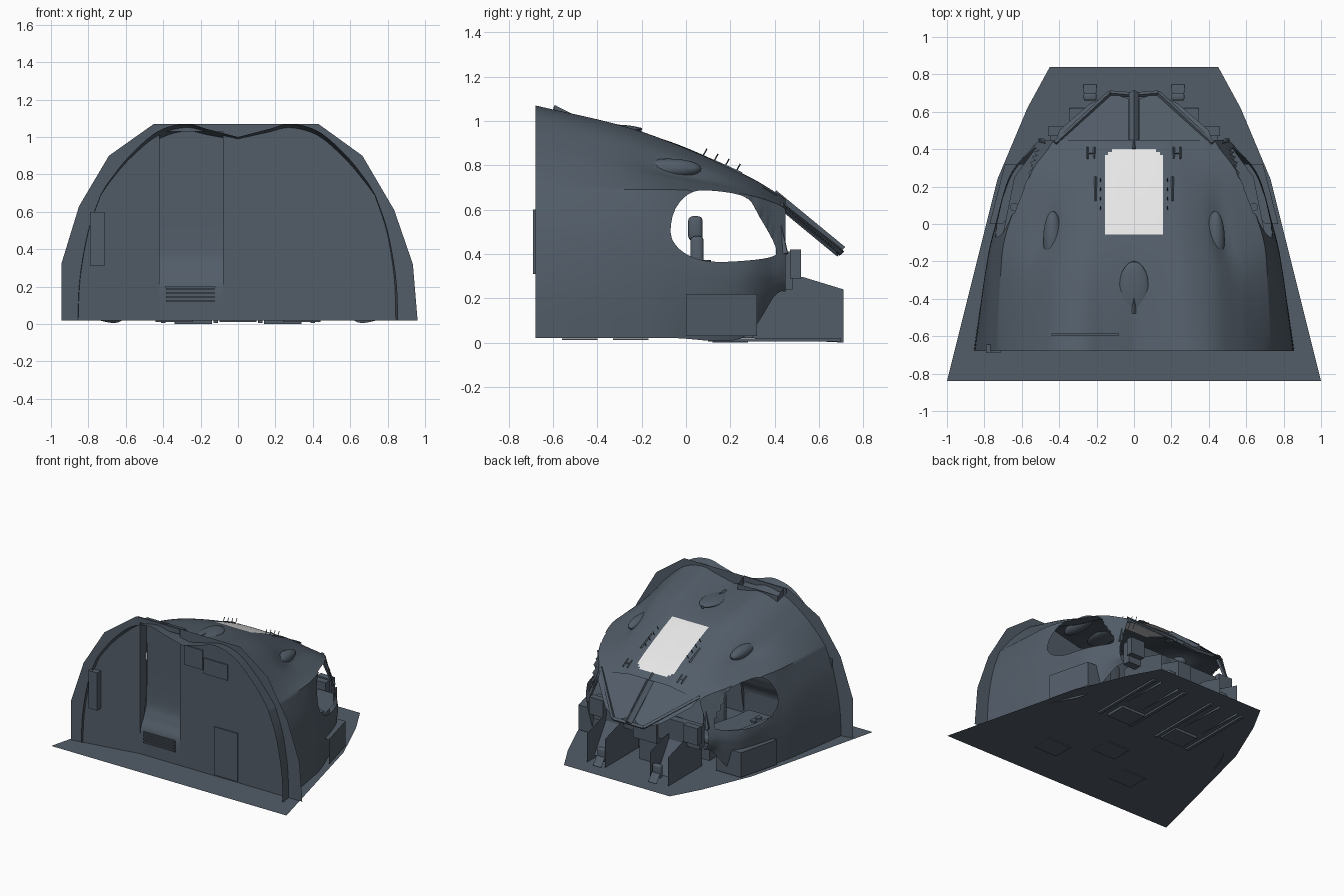
import bpy, bmesh, math
from mathutils import Vector as V, geometry

if "Cube" in bpy.data.objects:
    bpy.data.objects.remove(bpy.data.objects["Cube"])


def material(name, rgb):
    m = bpy.data.materials.new(name)
    m.diffuse_color = (*rgb, 1)
    m.use_nodes = True
    m.node_tree.nodes["Principled BSDF"].inputs["Base Color"].default_value = m.diffuse_color
    return m


SLATE = material("slate_grey", (0.085, 0.11, 0.14))
PALE = material("pale_panel", (0.8, 0.8, 0.8))


def finish(name, bm, smooth=False):
    me = bpy.data.meshes.new(name)
    bm.to_mesh(me)
    bm.free()
    me.materials.append(SLATE)
    ob = bpy.data.objects.new(name, me)
    bpy.context.collection.objects.link(ob)
    if smooth:
        bpy.context.view_layer.objects.active = ob
        ob.select_set(True)
        bpy.ops.object.shade_smooth_by_angle(angle=math.radians(35))
        ob.select_set(False)
    return ob


def box(name, x0, x1, y0, y1, z0, z1, bevel=0):
    bm = bmesh.new()
    bmesh.ops.create_cube(bm, size=1)
    for v in bm.verts:
        v.co = V(((x0 + x1) / 2 + v.co.x * (x1 - x0), (y0 + y1) / 2 + v.co.y * (y1 - y0),
                  (z0 + z1) / 2 + v.co.z * (z1 - z0)))
    if bevel:
        bmesh.ops.bevel(bm, geom=bm.edges[:], offset=bevel, segments=3, affect='EDGES', profile=0.5)
    return finish(name, bm, bevel > 0)


def sheet(name, pts):
    bm = bmesh.new()
    bm.faces.new([bm.verts.new(p) for p in pts])
    return finish(name, bm)


def beam(name, p, q, r, sides=4, smooth=False):
    p, q = V(p), V(q)
    bm = bmesh.new()
    bmesh.ops.create_cone(bm, cap_ends=True, segments=sides, radius1=r, radius2=r, depth=(q - p).length)
    bm.transform((q - p).to_track_quat('Z', 'Y').to_matrix().to_4x4())
    bmesh.ops.translate(bm, verts=bm.verts[:], vec=(p + q) / 2)
    return finish(name, bm, smooth)


def ellipsoid(name, c, s):
    bm = bmesh.new()
    bmesh.ops.create_uvsphere(bm, u_segments=20, v_segments=12, radius=1)
    for v in bm.verts:
        v.co = V(c) + V([a * b for a, b in zip(v.co, s)])
    return finish(name, bm, True)


def spline(pts, n, closed=False):
    pts = [V(p) for p in pts]
    m, out = len(pts), []
    for i in range(m if closed else m - 1):
        k = [(j % m) if closed else min(max(j, 0), m - 1) for j in range(i - 1, i + 3)]
        a, b, c, d = (pts[j] for j in k)
        for t in (s / n for s in range(n)):
            out.append(b + (c - a) * (t / 2) + (2 * a - 5 * b + 4 * c - d) * (t * t / 2)
                       + (3 * b - a - 3 * c + d) * (t ** 3 / 2))
    return out if closed else out + [pts[-1]]


# hull: half cross-sections (x, z) with a shoulder crease, lofted from back to nose
STATIONS = {
    -0.68: [(.857, .02), (.845, .25), (.80, .5), (.735, .69), (.685, .77), (.58, .90), (.43, 1.03), (.28, 1.07), (.155, 1.04), (0, 1.0)],
    -0.30: [(.80, .02), (.80, .25), (.775, .48), (.715, .69), (.62, .765), (.54, .83), (.42, .93), (.28, .98), (.155, .97), (0, .955)],
    -0.055: [(.75, .02), (.755, .25), (.74, .43), (.685, .69), (.56, .735), (.475, .765), (.39, .84), (.27, .89), (.155, .90), (0, .90)],
    0.25: [(.62, .02), (.66, .22), (.66, .38), (.565, .67), (.50, .685), (.44, .70), (.34, .73), (.24, .755), (.155, .765), (0, .765)],
    0.40: [(.50, .21), (.54, .27), (.545, .37), (.46, .63), (.42, .637), (.38, .645), (.31, .655), (.23, .67), (.155, .68), (0, .68)],
    0.45: [(.46, .23), (.50, .28), (.50, .38), (.43, .60), (.395, .61), (.36, .615), (.29, .625), (.22, .635), (.155, .645), (0, .645)],
}
NU, NY = 8, 14
cols = [spline(c, NY) for c in zip(*[[V((x, y, z)) for x, z in s] for y, s in STATIONS.items()])]
bm = bmesh.new()
grid = []
for row in zip(*cols):
    half = spline(row[:4], NU)[:-1] + spline(row[3:], NU)
    grid.append([bm.verts.new(p) for p in half] + [bm.verts.new((-p.x, p.y, p.z)) for p in half[-2::-1]])
for a, b in zip(grid, grid[1:]):
    for i in range(len(a) - 1):
        bm.faces.new((a[i], a[i + 1], b[i + 1], b[i]))
# pale roof panel with rounded front corners
for f in bm.faces:
    c = f.calc_center_median()
    corner = (max(abs(c.x) - 0.08, 0) / .075) ** 2 + (max(c.y - 0.35, 0) / .05) ** 2 < 1
    if abs(c.x) < 0.155 and c.z > 0.6 and -0.055 < c.y < 0.40 and (corner or c.y < 0.35):
        f.material_index = 1
# side windows: remove faces and pull the rim to the outline
rim = spline([(-.07, .50, 0), (-.05, .60, 0), (.02, .675, 0), (.12, .685, 0), (.27, .655, 0), (.33, .57, 0),
              (.405, .43, 0), (.38, .385, 0), (.2, .365, 0), (.08, .37, 0), (0, .40, 0), (-.05, .445, 0)], 5, True)
segments = list(zip(rim, rim[1:] + rim[:1]))


def inside(y, z):
    hit = False
    for p, q in segments:
        if (p.y > z) != (q.y > z) and y < p.x + (z - p.y) / (q.y - p.y) * (q.x - p.x):
            hit = not hit
    return hit


def nearest(p):
    found = []
    for a, b in segments:
        t = geometry.intersect_point_line(p, a, b)[1]
        found.append(a.lerp(b, min(max(t, 0), 1)))
    return min(found, key=lambda q: (q - p).length)


old = {v for v in bm.verts if v.is_boundary}
gone = [f for f in bm.faces if abs(f.calc_center_median().x) > 0.4
        and inside(f.calc_center_median().y, f.calc_center_median().z)]
bmesh.ops.delete(bm, geom=gone, context='FACES')
for v in bm.verts:
    if v.is_boundary and v not in old:
        q = nearest(V((v.co.y, v.co.z, 0)))
        v.co.y, v.co.z = q.x, q.y
hull = finish("hull_shell", bm, True)
hull.data.materials.append(PALE)

# floor sheet, pads and rails underneath
edge = [(1, -.84), (.73, .24), (.57, .62), (.45, .84)]
sheet("floor", [(x, y, .02) for x, y in edge] + [(-x, y, .02) for x, y in edge[::-1]])
for x, y in [(-.34, -.48), (.34, -.48), (0, -.25), (-.24, .2), (.24, .2)]:
    box("floor_pad", x - .1, x + .1, y - .08, y + .08, .012 if y < 0 else 0, .019)
for x in (-.4, -.12, .12, .4):
    box("floor_rail", x - .012, x + .012, .1, .7, .005, .019)

# rear bulkhead: main wall, angled side wall, door niche
W = -0.59
sheet("main_wall", [(x, W, z) for x, z in [(-.08, .02), (.96, .02), (.935, .32), (.835, .61), (.665, .90),
                                           (.43, 1.07), (-.08, 1.07)]])
sheet("side_wall", [(x, W - (-.42 - x) * .17, z) for x, z in [(-.42, .02), (-.945, .02), (-.945, .32),
                                                              (-.85, .63), (-.69, .90), (-.45, 1.07), (-.42, 1.07)]])
niche = spline([(0, W, .02), (0, W + .005, .2), (0, W + .05, .30), (0, W + .08, .45), (0, W + .08, 1.04)], 6)
bm = bmesh.new()
rows = [[bm.verts.new((x, p.y, p.z)) for x in (-.42, -.08)] for p in niche]
for a, b in zip(rows, rows[1:]):
    bm.faces.new((a[0], a[1], b[1], b[0]))
finish("door_niche", bm, True)
for x in (-.42, -.08):
    sheet("niche_side", [(x, W, .02), (x, W, 1.07), (x, W + .08, 1.03), (x, W + .08, .45), (x, W + .05, .30)])
box("niche_lintel", -.44, -.08, W - .005, W + .005, 1.03, 1.07)
box("grille_plate", -.39, -.12, W - .004, W + .004, .11, .20)
for i in range(4):
    box("grille_slat", -.385, -.125, W - .014, W - .003, .118 + i * .022, .128 + i * .022)
for x0, x1, z0, z1 in [(-.04, .115, .81, .96), (.125, .33, .785, .905), (.215, .415, .03, .40)]:
    box("wall_panel", x0, x1, W - .008, W, z0, z1)
box("side_wall_panel", -.79, -.715, -.69, -.645, .31, .60)

# roof vent with centre rib
ellipsoid("roof_vent", (0, -.34, .962), (.08, .14, .022))
beam("vent_rib", (0, -.48, .975), (0, -.20, .955), .014)

for s in (-1, 1):
    # rounded bulge ending each roof shoulder
    ellipsoid("shoulder_bulge", (s * .435, -.08, .785), (.05, .15, .045))
    # windshield pane and frame
    pane = [(.03, .40), (.16, .42), (.25, .40), (.42, .44), (.40, .50), (.24, .64), (.12, .70), (.03, .67)]
    sheet("windshield_pane", [(s * x, y, .665 - (y - .40) * .862 - .04 * x) for x, y in pane])
    beam("outer_frame", (s * .42, .43, .62), (s * .13, .70, .41), .014)
    beam("lower_frame", (s * .13, .70, .41), (0, .69, .405), .014)
    beam("hull_corner_post", (s * .43, .40, .62), (s * .50, .45, .40), .014)
    # wire pins and brackets beside the roof panel
    for i in range(4):
        y = .05 + i * .05
        z = .845 - i * .023
        beam("roof_pin", (s * .18, y, z - .05), (s * .18, y + .045, z + .03), .003)
    beam("roof_strip", (s * .205, .12, .815), (s * .205, .25, .757), .012)
    for dx in (-.018, .018):
        beam("roof_bracket", (s * .23 + dx, .35, .703), (s * .23 + dx, .41, .668), .006)
    beam("bracket_bar", (s * .212, .38, .688), (s * .248, .38, .684), .006)
    # side consoles
    sheet("side_console", [(s * .70, -.05, .36), (s * .64, .25, .36), (s * .53, .40, .36), (s * .40, .40, .36),
                           (s * .48, .1, .36), (s * .50, -.05, .36)])
    for y in (.03, .09):
        beam("console_dial", (s * .64, y, .36), (s * .64, y, .372), .022, sides=16)
    # lower side box following the hull
    sheet("side_box_face", [(s * .772, 0, .03), (s * .69, .32, .03), (s * .69, .32, .22), (s * .772, 0, .22)])
    sheet("side_box_top", [(s * .772, 0, .22), (s * .69, .32, .22), (s * .48, .32, .22), (s * .70, 0, .22)])
    sheet("side_box_front", [(s * .69, .32, .03), (s * .48, .32, .03), (s * .48, .32, .22), (s * .69, .32, .22)])
    # nose side plates and pedals
    for x in (.345, .19):
        sheet("nose_plate", [(s * x, .30, .02), (s * x, .71, .0), (s * x, .71, .24), (s * x, .53, .295),
                             (s * x, .30, .295)])
    sheet("nose_slope", [(s * .19, .45, .30), (s * .345, .45, .30), (s * .345, .62, .04), (s * .19, .62, .04)])
    box("pedal", s * .235 - .035, s * .235 + .035, .66, .70, .05, .15, .012)
    sheet("pedal_foot", [(s * .20, .70, .09), (s * .27, .70, .09), (s * .27, .745, .03), (s * .20, .745, .03)])
    # seats
    box("seat_cushion", s * .28 - .10, s * .28 + .10, .04, .24, .16, .22, .02)
    box("seat_back", s * .28 - .09, s * .28 + .09, .02, .08, .20, .48, .02)
    box("seat_headrest", s * .28 - .055, s * .28 + .055, .01, .075, .46, .57, .02)
    box("seat_base", s * .28 - .06, s * .28 + .06, .07, .2, .02, .17)
    # instrument panels
    box("dash_panel", s * .27 - .18, s * .27 + .18, .42, .48, .24, .41)
    box("dash_screen", s * .30 - .06, s * .30 + .06, .412, .42, .29, .39)
    box("dash_rear_box", s * .40 - .06, s * .40 + .06, .47, .52, .29, .42)

# centre post, dash middle and centre pedestal
beam("centre_post", (0, .39, .665), (0, .70, .41), .028)
box("dash_middle", -.10, .10, .42, .50, .20, .40)
box("centre_pedestal", -.08, .08, .15, .45, .02, .26)
